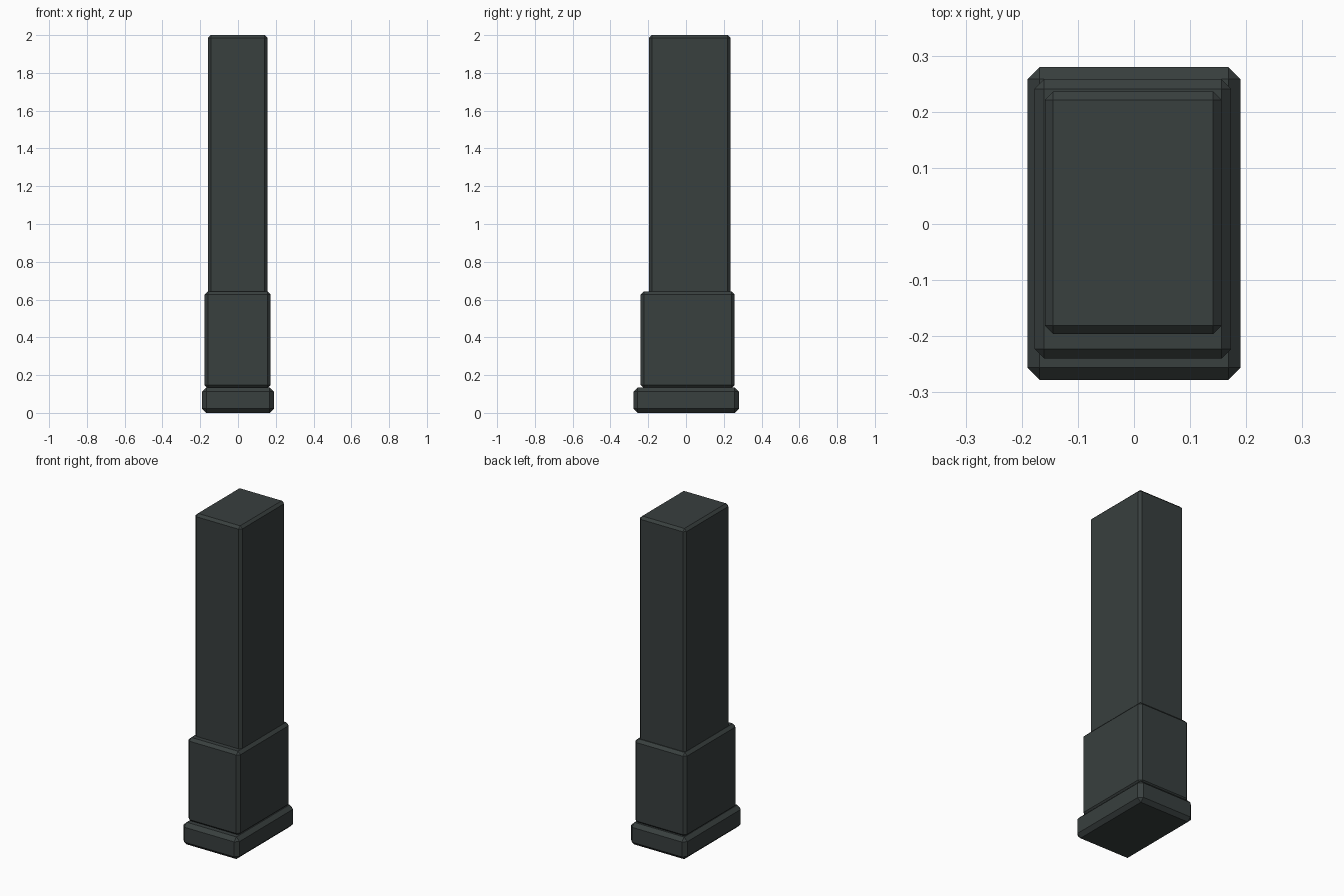
import bpy

if "Cube" in bpy.data.objects:
    bpy.data.objects.remove(bpy.data.objects["Cube"])

# One dark green-grey finish for every part
mat = bpy.data.materials.new("dark_slate")
mat.diffuse_color = (0.04, 0.05, 0.049, 1)
mat.use_nodes = True
mat.node_tree.nodes["Principled BSDF"].inputs["Base Color"].default_value = mat.diffuse_color


def chamfered_block(name, x, y, z, chamfer):
    """Box spanning the (min, max) ranges, with flat chamfered edges."""
    spans = (x, y, z)
    bpy.ops.mesh.primitive_cube_add(size=1, location=[(a + b) / 2 for a, b in spans])
    ob = bpy.context.object
    ob.name = name
    ob.scale = [b - a for a, b in spans]
    bpy.ops.object.transform_apply(location=False, rotation=False, scale=True)
    bevel = ob.modifiers.new("chamfer", 'BEVEL')
    bevel.width = chamfer
    bevel.segments = 1
    bevel.limit_method = 'NONE'
    ob.data.materials.append(mat)
    return ob


# Base plate, thicker sleeve, and long upper body
chamfered_block("base_plate", (-0.19, 0.19), (-0.278, 0.28), (0, 0.135), 0.022)
chamfered_block("lower_sleeve", (-0.177, 0.173), (-0.24, 0.258), (0.13, 0.643), 0.017)
chamfered_block("upper_body", (-0.159, 0.156), (-0.196, 0.236), (0.6, 2.0), 0.015)
